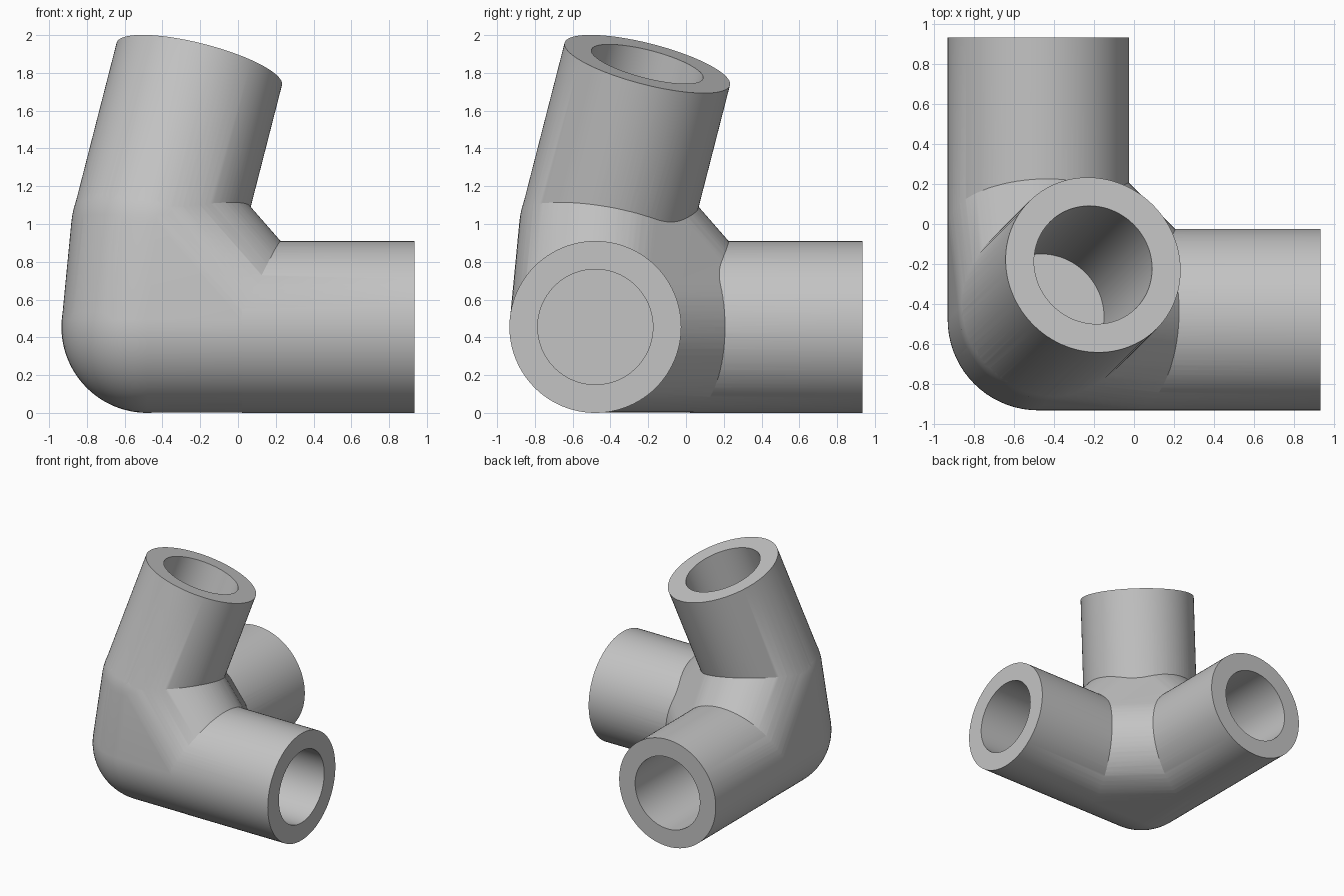
import bpy, bmesh, math
from mathutils import Vector

if "Cube" in bpy.data.objects:
    bpy.data.objects.remove(bpy.data.objects["Cube"])

grey = bpy.data.materials.new("grey_plastic")
grey.use_nodes = True
colour = (0.55, 0.55, 0.55, 1)
grey.diffuse_color = colour
grey.node_tree.nodes["Principled BSDF"].inputs["Base Color"].default_value = colour

RADIUS, BORE, DEPTH = 0.455, 0.305, 1.0
corner = Vector((-0.48, -0.48, RADIUS))

# Each arm: (joint centre in the hub, centre of the open end, outer radius)
arms = [
    (corner + Vector((0.5, 0, 0)), Vector((0.935, -0.48, RADIUS)), RADIUS),
    (corner + Vector((0, 0.5, 0)), Vector((-0.48, 0.935, RADIUS)), RADIUS),
    (Vector((-0.43, -0.43, 0.97)), Vector((-0.205, -0.205, 1.847)), 0.452),
]


def make_object(name, bm):
    mesh = bpy.data.meshes.new(name)
    bm.to_mesh(mesh)
    bm.free()
    mesh.materials.append(grey)
    obj = bpy.data.objects.new(name, mesh)
    bpy.context.collection.objects.link(obj)
    return obj


def cylinder(name, start, end, radius):
    axis = end - start
    bm = bmesh.new()
    bmesh.ops.create_cone(bm, cap_ends=True, segments=96, radius1=radius,
                          radius2=radius, depth=axis.length)
    obj = make_object(name, bm)
    rotation = axis.to_track_quat('Z', 'Y').to_matrix().to_4x4()
    rotation.translation = (start + end) / 2
    obj.data.transform(rotation)
    return obj


def cut_or_join(target, other, operation):
    mod = target.modifiers.new("boolean", 'BOOLEAN')
    mod.operation = operation
    mod.solver = 'EXACT'
    mod.object = other
    bpy.context.view_layer.objects.active = target
    bpy.ops.object.modifier_apply(modifier=mod.name)
    bpy.data.objects.remove(other)


# Rounded hub: convex hull around equal balls at the corner and the arm joints
bm = bmesh.new()
for centre in [corner] + [arm[0] for arm in arms]:
    ball = bmesh.ops.create_uvsphere(bm, u_segments=72, v_segments=36,
                                     radius=RADIUS - 0.001)
    bmesh.ops.translate(bm, verts=ball["verts"], vec=centre)
bmesh.ops.delete(bm, geom=bm.faces[:], context='FACES_ONLY')
bmesh.ops.delete(bm, geom=bm.edges[:], context='EDGES_FACES') if bm.edges else None
hull = bmesh.ops.convex_hull(bm, input=bm.verts[:])
bmesh.ops.delete(bm, geom=[v for v in bm.verts if not v.link_faces], context='VERTS')
bmesh.ops.recalc_face_normals(bm, faces=bm.faces[:])
connector = make_object("corner_connector", bm)

# Arms, then their blind bores
for joint, end, radius in arms:
    cut_or_join(connector, cylinder("arm", joint, end, radius), 'UNION')
for joint, end, radius in arms:
    direction = (end - joint).normalized()
    bore = cylinder("bore_cutter", end - direction * DEPTH, end + direction * 0.1, BORE)
    bore.hide_render = True
    cut_or_join(connector, bore, 'DIFFERENCE')

# Smooth shading with sharp rims
bpy.ops.object.select_all(action='DESELECT')
connector.select_set(True)
bpy.context.view_layer.objects.active = connector
bpy.ops.object.shade_smooth_by_angle(angle=math.radians(25))
